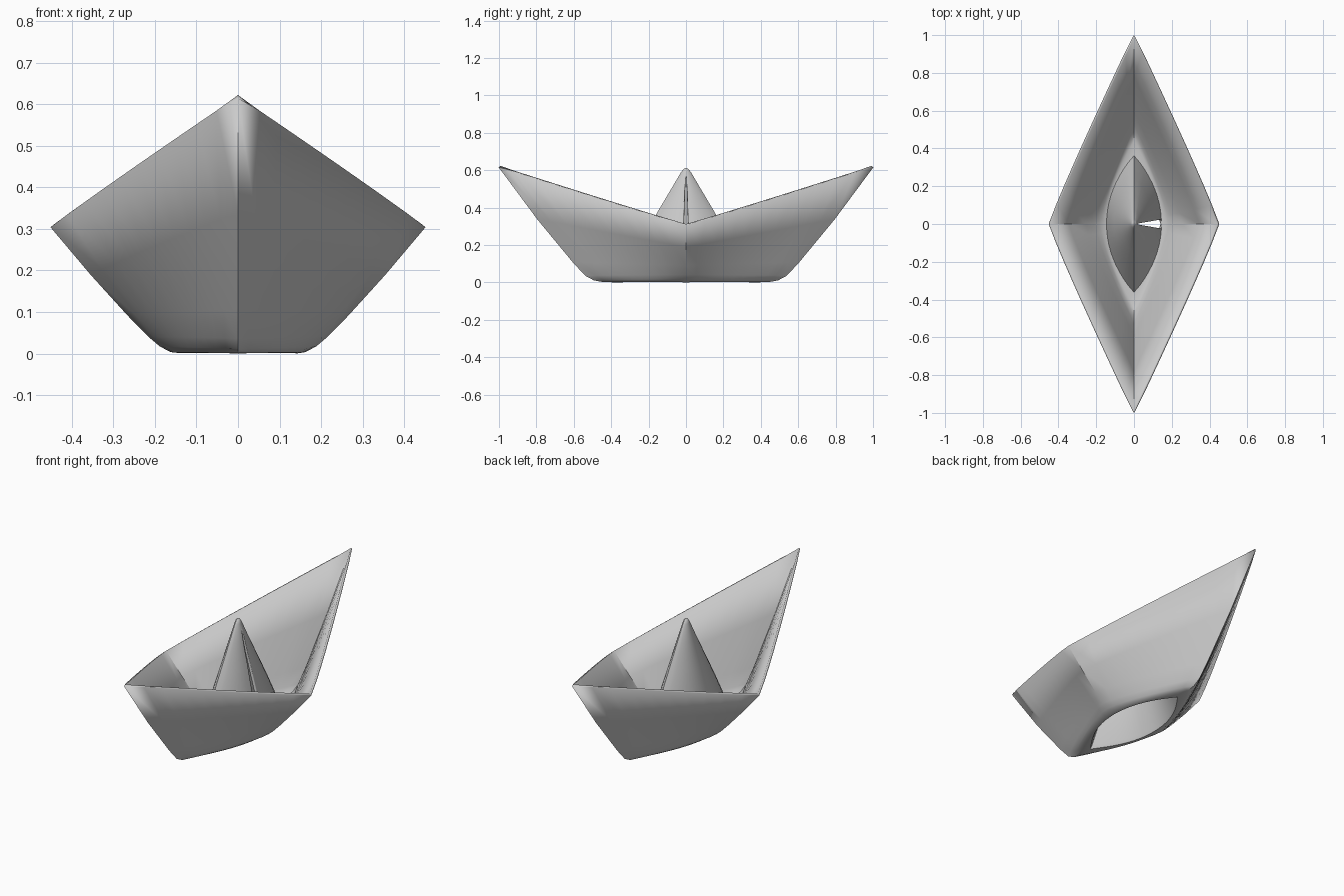
import bpy, bmesh

if "Cube" in bpy.data.objects:
    bpy.data.objects.remove(bpy.data.objects["Cube"])

N = 10  # segments per quarter ring


def ring(a, za, b, zb, p, gap=0.0):
    """Pointed four-quarter ring starting and ending at +x, with an optional gap there."""
    quarter = []
    for i in range(N + 1):
        t = i / N
        quarter.append((a * (1 - t ** p), b * t, za + (zb - za) * t ** 1.03))
    q0 = quarter
    q1 = [(-x, y, z) for x, y, z in reversed(quarter)][1:]
    q2 = [(-x, -y, z) for x, y, z in quarter][1:]
    q3 = [(x, -y, z) for x, y, z in reversed(quarter)][1:]
    pts = q0 + q1 + q2 + q3
    pts[0] = (a, gap, za)
    pts[-1] = (a, -gap, za)
    return pts


def build(name, rings, thickness):
    bm = bmesh.new()
    rows = [[bm.verts.new(c) for c in r] for r in rings]
    for r, s in zip(rows, rows[1:]):
        for i in range(len(r) - 1):
            bm.faces.new((r[i], s[i], s[i + 1], r[i + 1]))
    bmesh.ops.remove_doubles(bm, verts=bm.verts, dist=0.0005)
    bmesh.ops.recalc_face_normals(bm, faces=bm.faces)
    me = bpy.data.meshes.new(name)
    bm.to_mesh(me)
    bm.free()
    ob = bpy.data.objects.new(name, me)
    bpy.context.collection.objects.link(ob)
    mod = ob.modifiers.new("paper_thickness", 'SOLIDIFY')
    mod.thickness = thickness
    mod.offset = 0
    bpy.ops.object.select_all(action='DESELECT')
    ob.select_set(True)
    bpy.context.view_layer.objects.active = ob
    bpy.ops.object.shade_smooth_by_angle(angle=0.6)
    return ob


# Hull: rim down to the folded bottom edge: half width, z, half length, z, bulge
hull = [ring(*h) for h in (
    (0.447, 0.308, 0.997, 0.619, 1.06),
    (0.350, 0.193, 0.790, 0.340, 1.10),
    (0.262, 0.096, 0.600, 0.110, 1.15),
    (0.212, 0.045, 0.535, 0.040, 1.25),
    (0.185, 0.022, 0.490, 0.016, 1.40),
    (0.160, 0.009, 0.440, 0.007, 1.70),
    (0.142, 0.006, 0.360, 0.006, 2.10),
)]

# Central peak: rises from the bottom opening, slit down its +x side
peak = [ring(a, z, b, z, 2.0, g) for a, b, z, g in (
    (0.139, 0.350, 0.02, 0.024),
    (0.100, 0.250, 0.20, 0.017),
    (0.063, 0.155, 0.36, 0.010),
    (0.030, 0.072, 0.50, 0.005),
    (0.010, 0.022, 0.585, 0.0),
    (0.005, 0.009, 0.602, 0.0),
    (0.0, 0.0, 0.607, 0.0),
)]

build("paper_boat", hull + peak, 0.012)
